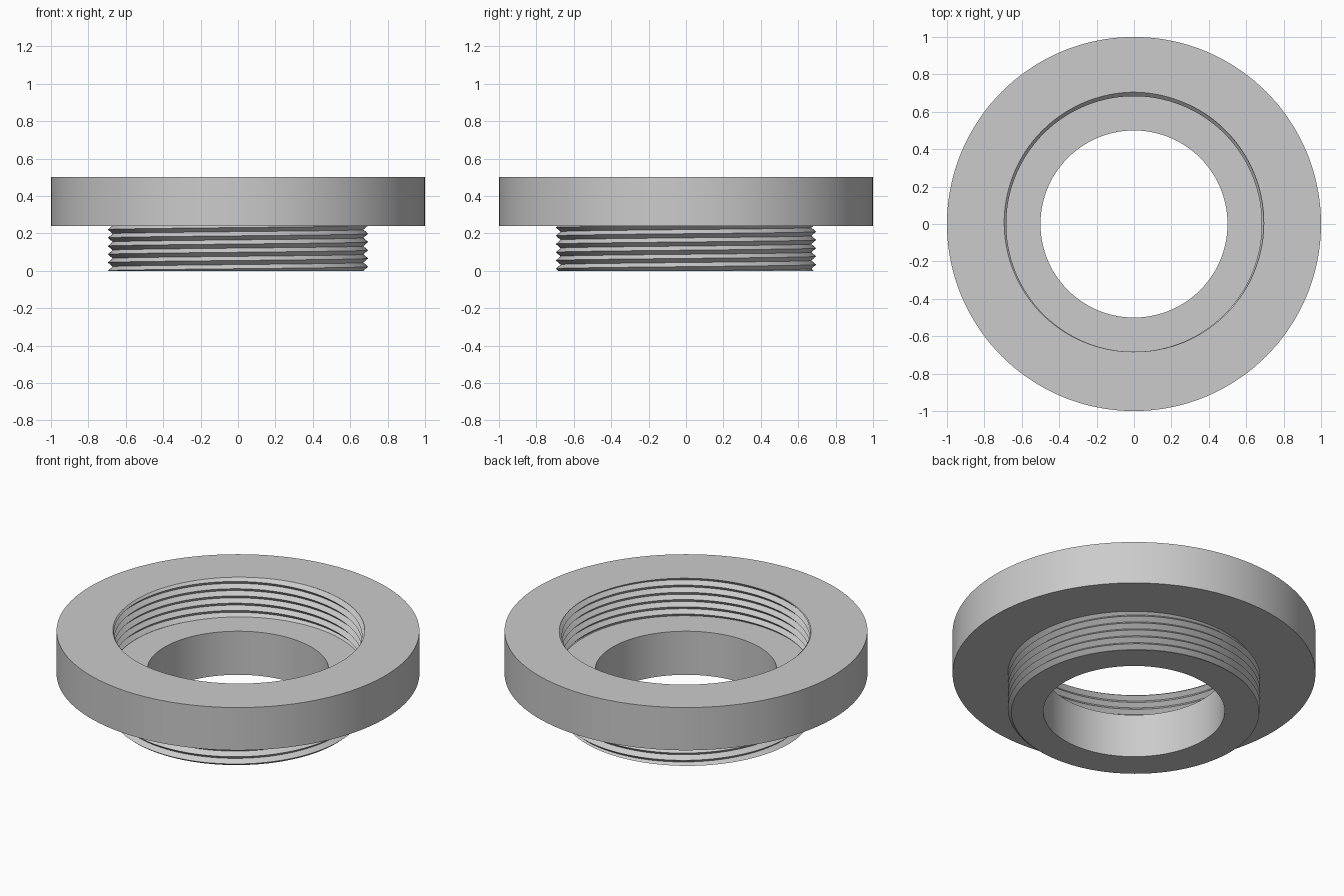
import bpy, bmesh, math

cube = bpy.data.objects.get("Cube")
if cube:
    bpy.data.objects.remove(cube, do_unlink=True)

SIDES = 144
PITCH = 0.044
BORE = 0.5            # radius of the through hole
SHOULDER = 0.24       # underside of the flange
FLOOR = 0.265         # floor of the threaded recess
TOP = 0.5


def thread(turn, z_low, z_high, root, crest, phase):
    """Thread outline at one point of the turn, from z_low up to z_high."""
    start = turn + phase
    first = math.floor((z_low / PITCH - start) * 2) - 3
    first = -4 + 2 * math.floor(z_low / PITCH)
    rows = 2 * math.ceil((z_high - z_low) / PITCH) + 10
    points = []
    for k in range(first, first + rows):
        z = min(max((k / 2 + start) * PITCH, z_low), z_high)
        t = (z / PITCH - start) % 1
        ridge = abs(2 * t - 1)
        points.append((root + (crest - root) * ridge, z))
    return points


def outline(turn):
    """Closed cross-section: bore, male thread, flange, female thread."""
    male = thread(turn, 0, SHOULDER, 0.67, 0.696, 0.5)
    female = thread(turn, FLOOR, TOP, 0.683, 0.705, 0.11)
    return ([(BORE, 0)] + male + [(1, SHOULDER), (1, TOP)]
            + female[::-1] + [(BORE, FLOOR)])


# Sweep the changing cross-section once round the axis
bm = bmesh.new()
columns = []
for i in range(SIDES + 1):
    angle = 2 * math.pi * i / SIDES
    columns.append([bm.verts.new((r * math.cos(angle), r * math.sin(angle), z))
                    for r, z in outline(i / SIDES)])
for a, b in zip(columns, columns[1:]):
    n = len(a)
    for j in range(n):
        k = (j + 1) % n
        bm.faces.new((a[j], b[j], b[k], a[k]))

# Close the seam and collapse the run-out of the threads
bmesh.ops.remove_doubles(bm, verts=bm.verts[:], dist=0.00005)
bmesh.ops.recalc_face_normals(bm, faces=bm.faces[:])

mesh = bpy.data.meshes.new("threaded_adapter_ring")
bm.to_mesh(mesh)
bm.free()
ring = bpy.data.objects.new("threaded_adapter_ring", mesh)
bpy.context.collection.objects.link(ring)

# Plain grey metal
grey = bpy.data.materials.new("light_grey")
grey.use_nodes = True
colour = (0.6, 0.6, 0.6, 1)
grey.diffuse_color = colour
grey.node_tree.nodes["Principled BSDF"].inputs["Base Color"].default_value = colour
mesh.materials.append(grey)

bpy.ops.object.select_all(action="DESELECT")
ring.select_set(True)
bpy.context.view_layer.objects.active = ring
bpy.ops.object.shade_smooth_by_angle(angle=math.radians(30))
